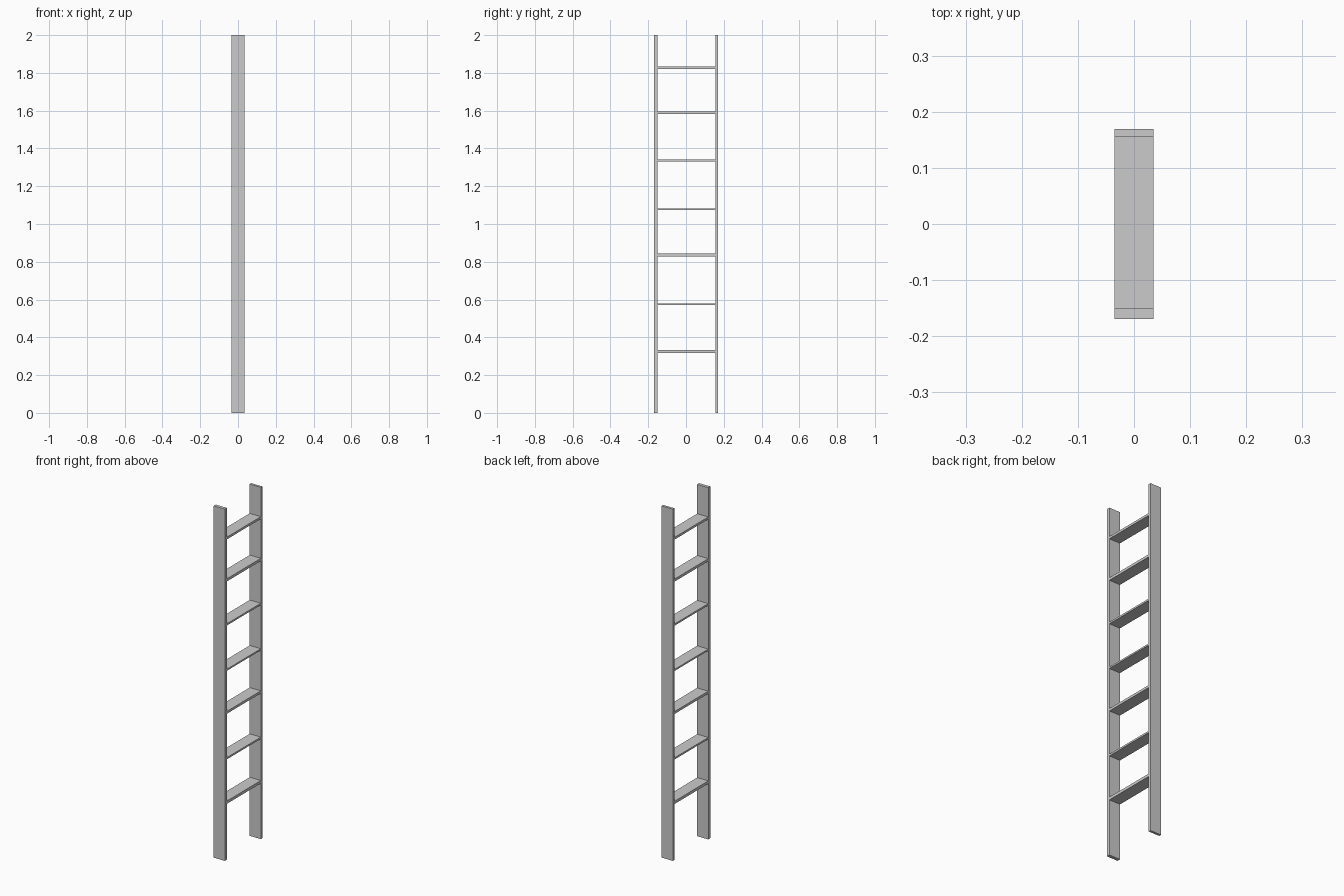
import bpy

if "Cube" in bpy.data.objects:
    bpy.data.objects.remove(bpy.data.objects["Cube"])

DEPTH = 0.07      # x size of every board
HEIGHT = 2.0
LEFT_IN, RIGHT_IN, OUT = -0.15, 0.155, 0.169


def board(name, y0, y1, z0, z1):
    bpy.ops.mesh.primitive_cube_add(size=1, location=(0, (y0 + y1) / 2, (z0 + z1) / 2))
    ob = bpy.context.object
    ob.name = name
    ob.scale = (DEPTH, y1 - y0, z1 - z0)
    bpy.ops.object.transform_apply(location=False, rotation=False, scale=True)
    return ob


# Upright side rails
board("rail_front", -OUT, LEFT_IN, 0, HEIGHT)
board("rail_back", RIGHT_IN, OUT, 0, HEIGHT)

# Flat rungs: centre height and slightly varying thickness
rungs = [(0.325, 0.016), (0.575, 0.010), (0.836, 0.014), (1.078, 0.009),
         (1.336, 0.010), (1.589, 0.015), (1.827, 0.013)]
for i, (z, t) in enumerate(rungs, 1):
    board(f"rung_{i}", LEFT_IN, RIGHT_IN, z - t / 2, z + t / 2)
